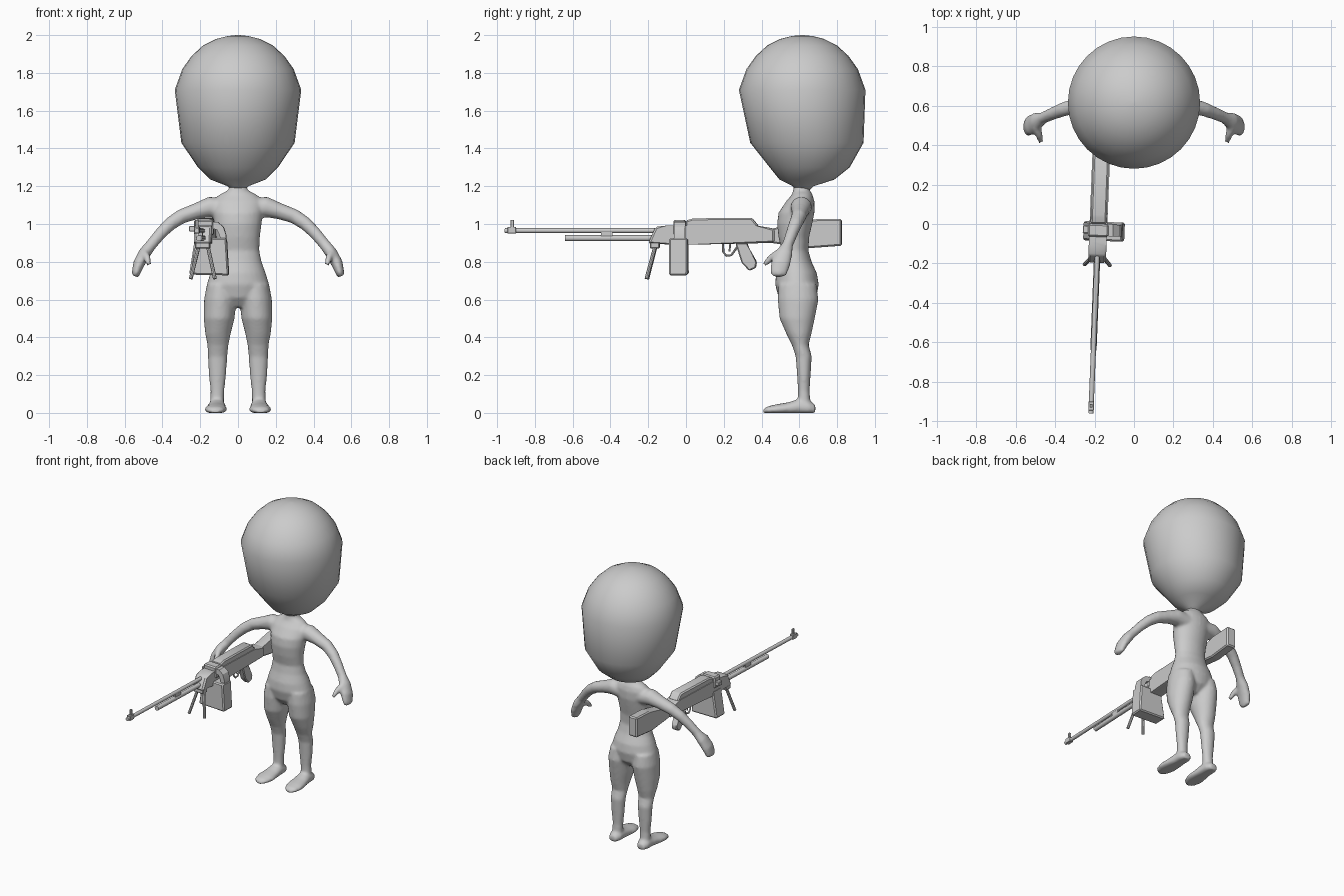
import bpy, bmesh, math
from mathutils import Vector, Matrix

if "Cube" in bpy.data.objects:
    bpy.data.objects.remove(bpy.data.objects["Cube"])

grey = bpy.data.materials.new("plain_grey")
grey.diffuse_color = (0.6, 0.6, 0.6, 1)
grey.use_nodes = True
grey.node_tree.nodes["Principled BSDF"].inputs["Base Color"].default_value = grey.diffuse_color
GUN = Matrix.Translation((-0.18, 0, 0)) @ Matrix.Rotation(-0.04, 4, 'Z')


def finish(name, bm, matrix=None, angle=35):
    bmesh.ops.recalc_face_normals(bm, faces=bm.faces)
    me = bpy.data.meshes.new(name)
    bm.to_mesh(me)
    bm.free()
    me.materials.append(grey)
    ob = bpy.data.objects.new(name, me)
    bpy.context.collection.objects.link(ob)
    if matrix:
        ob.matrix_world = matrix
    bpy.ops.object.select_all(action='DESELECT')
    ob.select_set(True)
    bpy.context.view_layer.objects.active = ob
    bpy.ops.object.shade_smooth_by_angle(angle=math.radians(angle))
    return ob


def loft(bm, rings, n=20, floor=None):
    """Skin a closed tube over elliptical rings (centre, u, v)."""
    loops = []
    for c, u, v in rings:
        loop = []
        for i in range(n):
            a = 2 * math.pi * i / n
            p = Vector(c) + Vector(u) * math.cos(a) + Vector(v) * math.sin(a)
            if floor is not None:
                p.z = max(p.z, floor)
            loop.append(bm.verts.new(p))
        loops.append(loop)
    for a, b in zip(loops, loops[1:]):
        for i in range(n):
            j = (i + 1) % n
            bm.faces.new((a[i], a[j], b[j], b[i]))
    bm.faces.new(loops[0])
    bm.faces.new(loops[-1])


def upright(rows):
    """Rows of z, x centre, x radius, y front, y back."""
    return [((x, (f + b) / 2, z), (r, 0, 0), (0, (b - f) / 2, 0))
            for z, x, r, f, b in rows]


def along(path, ref):
    """Rows of x, y, z, radius along ref, other radius."""
    pts = [Vector(p[:3]) for p in path]
    out = []
    for i, p in enumerate(path):
        d = (pts[min(i + 1, len(pts) - 1)] - pts[max(i - 1, 0)]).normalized()
        u = (Vector(ref) - d * d.dot(Vector(ref))).normalized()
        out.append((pts[i], u * p[3], d.cross(u) * p[4]))
    return out


def prism(name, pts, axis, a, b, bevel=0.006):
    """Extrude a (y, z) outline along x, or an (x, z) outline along y."""
    bm = bmesh.new()
    ends = []
    for t in (a, b):
        ends.append([bm.verts.new((t, p, z) if axis == 'x' else (p, t, z))
                     for p, z in pts])
    bm.faces.new(ends[0])
    bm.faces.new(ends[1])
    for i in range(len(pts)):
        j = (i + 1) % len(pts)
        bm.faces.new((ends[0][i], ends[0][j], ends[1][j], ends[1][i]))
    if bevel:
        bmesh.ops.bevel(bm, geom=bm.edges[:], offset=bevel, segments=1,
                        affect='EDGES')
    return finish(name, bm, GUN, 30)


def box(name, x0, x1, y0, y1, z0, z1, bevel=0.004):
    return prism(name, [(y0, z0), (y1, z0), (y1, z1), (y0, z1)], 'x', x0, x1, bevel)


def rod(name, pts, r, n=12):
    bm = bmesh.new()
    d = Vector(pts[-1]) - Vector(pts[0])
    ref = (1, 0, 0) if abs(d.normalized().x) < 0.8 else (0, 1, 0)
    loft(bm, along([(*p, r, r) for p in pts], ref), n)
    return finish(name, bm, GUN)


# Head: rounded dome tapering to the neck; rows of z, radius, y centre
bm = bmesh.new()
head = [(1.175, .035, .615), (1.2, .055, .62), (1.235, .145, .64),
        (1.30, .212, .655), (1.43, .3, .64), (1.71, .335, .615),
        (1.82, .295, .615), (1.89, .245, .615), (1.945, .185, .615),
        (1.98, .115, .615), (1.995, .055, .615), (2.0, .008, .615)]
loft(bm, [((0, y, z), (r, 0, 0), (0, r, 0)) for z, r, y in head], 32)
finish("head", bm, angle=60)

# Body: torso, legs, feet, arms and thumbs blended into one skin
bm = bmesh.new()
loft(bm, upright([
    (.56, 0, .06, .53, .64), (.61, 0, .15, .49, .69), (.68, 0, .165, .472, .703),
    (.74, 0, .147, .477, .693), (.80, 0, .125, .495, .665),
    (.86, 0, .113, .505, .648), (.93, 0, .116, .49, .652),
    (1.0, 0, .125, .482, .668), (1.06, 0, .132, .49, .68),
    (1.12, 0, .132, .53, .68), (1.155, 0, .10, .56, .67),
    (1.18, 0, .05, .568, .655), (1.23, 0, .042, .575, .65)]), 28)
for s in (-1, 1):
    loft(bm, upright([
        (z, x * s, r, f, b) for z, x, r, f, b in (
            (.68, .09, .075, .49, .69), (.6, .094, .086, .485, .702),
            (.5, .1, .082, .495, .682), (.42, .106, .068, .53, .665),
            (.36, .106, .056, .56, .65), (.30, .108, .052, .58, .666),
            (.2, .109, .046, .588, .66), (.12, .109, .037, .592, .655),
            (.03, .112, .037, .592, .66))]))
    loft(bm, [((x * s, y, h * .4), (w, 0, 0), (0, 0, h * .6)) for y, x, w, h in (
        (.41, .12, .025, .02), (.43, .12, .047, .034), (.48, .118, .06, .046),
        (.54, .115, .055, .056), (.60, .112, .047, .075),
        (.65, .112, .045, .065), (.685, .112, .028, .045))], floor=0)
    arm = [(.06, .61, 1.08, .06, .055), (.15, .61, 1.09, .056, .055),
           (.22, .605, 1.068, .046, .043), (.30, .597, 1.04, .039, .039),
           (.36, .58, 1.0, .036, .036), (.41, .56, .95, .032, .032),
           (.46, .538, .89, .029, .03), (.495, .52, .845, .045, .033),
           (.525, .50, .79, .052, .031), (.54, .49, .74, .045, .023),
           (.544, .49, .722, .034, .016)]
    thumb = [(.50, .50, .85, .024, .024), (.48, .45, .82, .019, .019),
             (.472, .415, .785, .013, .013)]
    for path, ref in ((arm, (0, 1, 0)), (thumb, (1, 0, 0))):
        loft(bm, along([(p[0] * s, *p[1:]) for p in path], ref), 16)
body = finish("body", bm)
mod = body.modifiers.new("blend", 'REMESH')
mod.mode = 'VOXEL'
mod.voxel_size = 0.01
mod.use_smooth_shade = True
mod = body.modifiers.new("soften", 'SMOOTH')
mod.factor = 0.5
mod.iterations = 5

# Gun barrel, gas tube and front sight
rod("barrel", [(0, -.96, .965), (0, -.1, .965)], .013)
rod("gas_tube", [(0, -.64, .925), (0, -.1, .925)], .016)
box("tube_bracket", -.01, .01, -.45, -.39, .93, .96, 0)
box("front_sight_base", -.014, .014, -.945, -.9, .95, .985, .002)
box("front_sight_post", -.007, .007, -.93, -.912, .98, 1.022, .002)

# Receiver, top cover and stock
prism("receiver", [(-.2, .895), (-.16, .985), (-.1, .992), (.37, .992),
                   (.47, .975), (.47, .9), (.0, .89)], 'x', -.045, .045, .01)
prism("top_cover", [(0, .975), (0, 1.018), (.04, 1.03), (.35, 1.032),
                    (.388, .985)], 'x', -.04, .04, .008)
prism("stock", [(.45, .975), (.62, 1.005), (.68, 1.025), (.825, 1.027),
                (.825, .885), (.65, .872), (.45, .9)], 'x', -.035, .035, .008)

# Feed block with a cocking knob, belt chute and ammunition box
box("feed_block", -.052, .052, -.065, .0, .94, 1.022, .008)
box("cocking_knob", -.078, -.045, -.05, -.01, .96, .99, .004)
prism("belt_chute", [(.03, 1.012), (.075, 1.01), (.105, .985), (.118, .945),
                     (.118, .9), (.09, .9), (.085, .94), (.07, .97),
                     (.03, .98)], 'y', -.06, .0, 0)
prism("ammunition_box", [(-.076, .732), (.134, .728), (.122, .925),
                         (-.045, .925)], 'y', -.085, .012, .008)

# Folding front legs
box("leg_mount", -.04, .04, -.19, -.14, .87, .91, .005)
for side, top, foot in (("left", -.02, -.062), ("right", .025, .066)):
    rod(side + "_support_leg", [(top, -.16, .89), (foot, -.207, .71)], .01, 8)

# Trigger, guard and pistol grip
rod("trigger_guard", [(0, .195, .9), (0, .198, .85), (0, .215, .832),
                      (0, .24, .835), (0, .262, .865), (0, .28, .89)], .006, 8)
rod("trigger", [(0, .235, .9), (0, .23, .855)], .005, 8)
prism("pistol_grip", [(.262, .9), (.325, .9), (.34, .85), (.376, .80),
                      (.37, .767), (.335, .752), (.295, .795)],
      'x', -.022, .022, .006)
